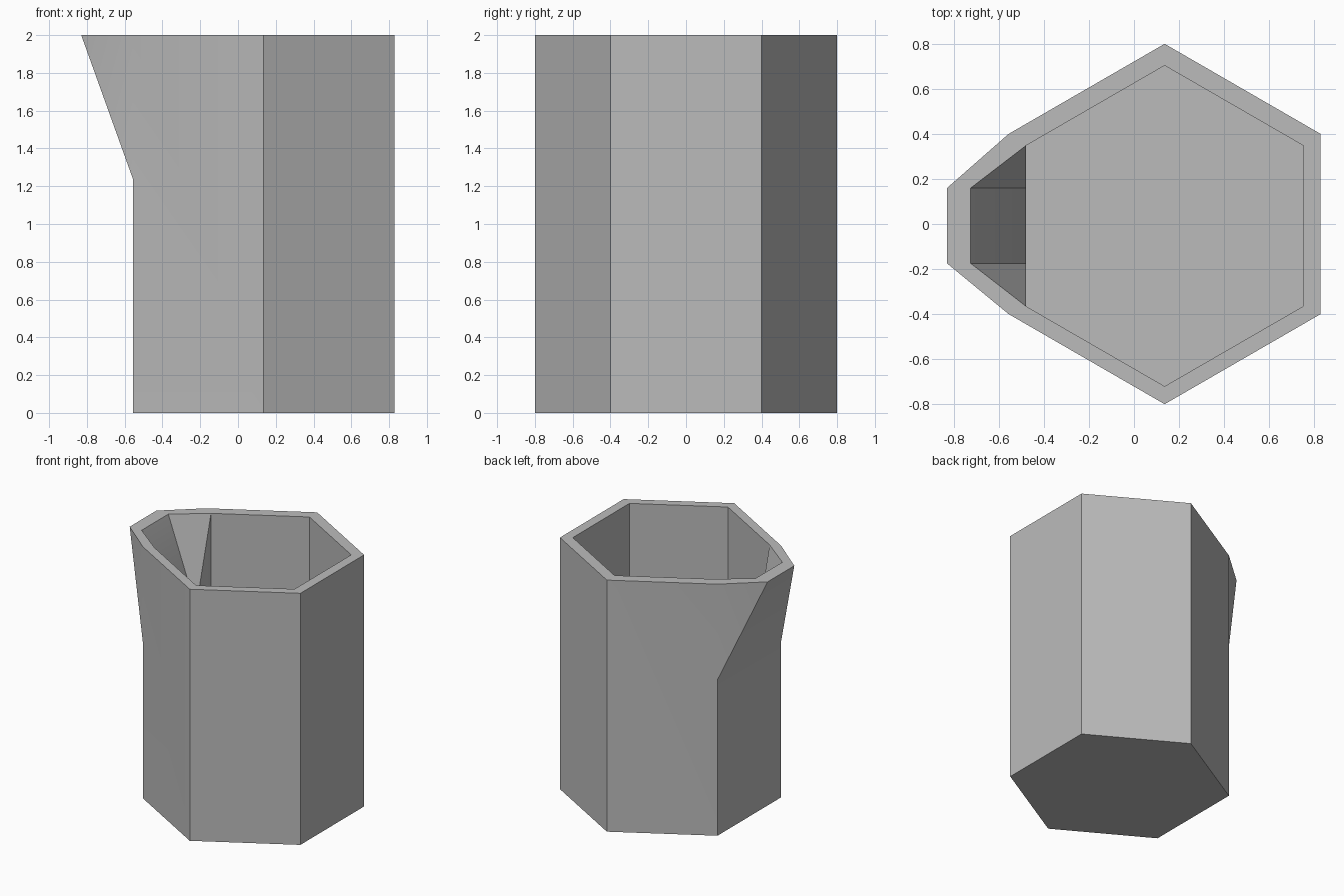
import bpy, bmesh, math

if "Cube" in bpy.data.objects:
    bpy.data.objects.remove(bpy.data.objects["Cube"])

grey = bpy.data.materials.new("plain grey")
grey.diffuse_color = (0.5, 0.5, 0.5, 1)
grey.use_nodes = True
grey.node_tree.nodes["Principled BSDF"].inputs["Base Color"].default_value = grey.diffuse_color

CX, TOP = 0.136, 2.0
LIP_Y = (0.16, -0.175)      # spout lip corners, left side of the cup

bm = bmesh.new()


def hexagon(radius, cy, z):
    """Six corners, counter-clockwise; corners 2 and 3 border the spout side."""
    return [bm.verts.new((CX + radius * math.cos(math.radians(30 + 60 * k)),
                          cy + radius * math.sin(math.radians(30 + 60 * k)), z))
            for k in range(6)]


def lip(x, z):
    return [bm.verts.new((x, y, z)) for y in LIP_Y]


# Outer shell: hexagonal prism, spout grows from the two left corner edges
ob = hexagon(0.8, 0, 0)
ot = hexagon(0.8, 0, TOP)
ol = lip(-0.83, TOP)
olow = [bm.verts.new((ob[k].co.x, ob[k].co.y, 1.24)) for k in (2, 3)]
bm.faces.new(ob[::-1])
for k in (0, 4, 5):
    j = (k + 1) % 6
    bm.faces.new((ob[k], ob[j], ot[j], ot[k]))
bm.faces.new((ob[1], ob[2], olow[0], ot[2], ot[1]))
bm.faces.new((ob[3], ob[4], ot[4], ot[3], olow[1]))
bm.faces.new((ob[2], ob[3], olow[1], olow[0]))
bm.faces.new((olow[0], olow[1], ol[1], ol[0]))
bm.faces.new((olow[0], ol[0], ot[2]))
bm.faces.new((olow[1], ot[3], ol[1]))
bm.faces.remove(next(f for f in bm.faces if set(f.verts) == set((ob[3], ob[4], ot[4], ot[3], olow[1]))))
bm.faces.new((ob[3], ob[4], ot[4], ot[3], olow[1]))

# Inner cavity: hexagonal well with a channel cut into its left wall
ib = hexagon(0.712, -0.0085, 0.1)
it = hexagon(0.712, -0.0085, TOP)
il = lip(-0.725, TOP)
ilow = lip(it[2].co.x, 1.32)
bm.faces.new(ib)
for k in (0, 1, 3, 4, 5):
    j = (k + 1) % 6
    bm.faces.new((ib[j], ib[k], it[k], it[j]))
bm.faces.new((ib[3], ib[2], it[2], ilow[0], ilow[1], it[3]))
bm.faces.new((ilow[1], ilow[0], il[0], il[1]))
bm.faces.new((it[2], il[0], ilow[0]))
bm.faces.new((it[3], ilow[1], il[1]))

# Flat rim joining both outlines
outer = ot[:3] + ol + ot[3:]
inner = it[:3] + il + it[3:]
for k in range(8):
    j = (k + 1) % 8
    bm.faces.new((outer[k], outer[j], inner[j], inner[k]))

bmesh.ops.recalc_face_normals(bm, faces=bm.faces[:])
mesh = bpy.data.meshes.new("spouted_cup")
bm.to_mesh(mesh)
bm.free()
mesh.materials.append(grey)
cup = bpy.data.objects.new("spouted_cup", mesh)
bpy.context.collection.objects.link(cup)
bpy.context.view_layer.objects.active = cup
cup.select_set(True)
bpy.ops.object.shade_smooth_by_angle(angle=math.radians(30))
